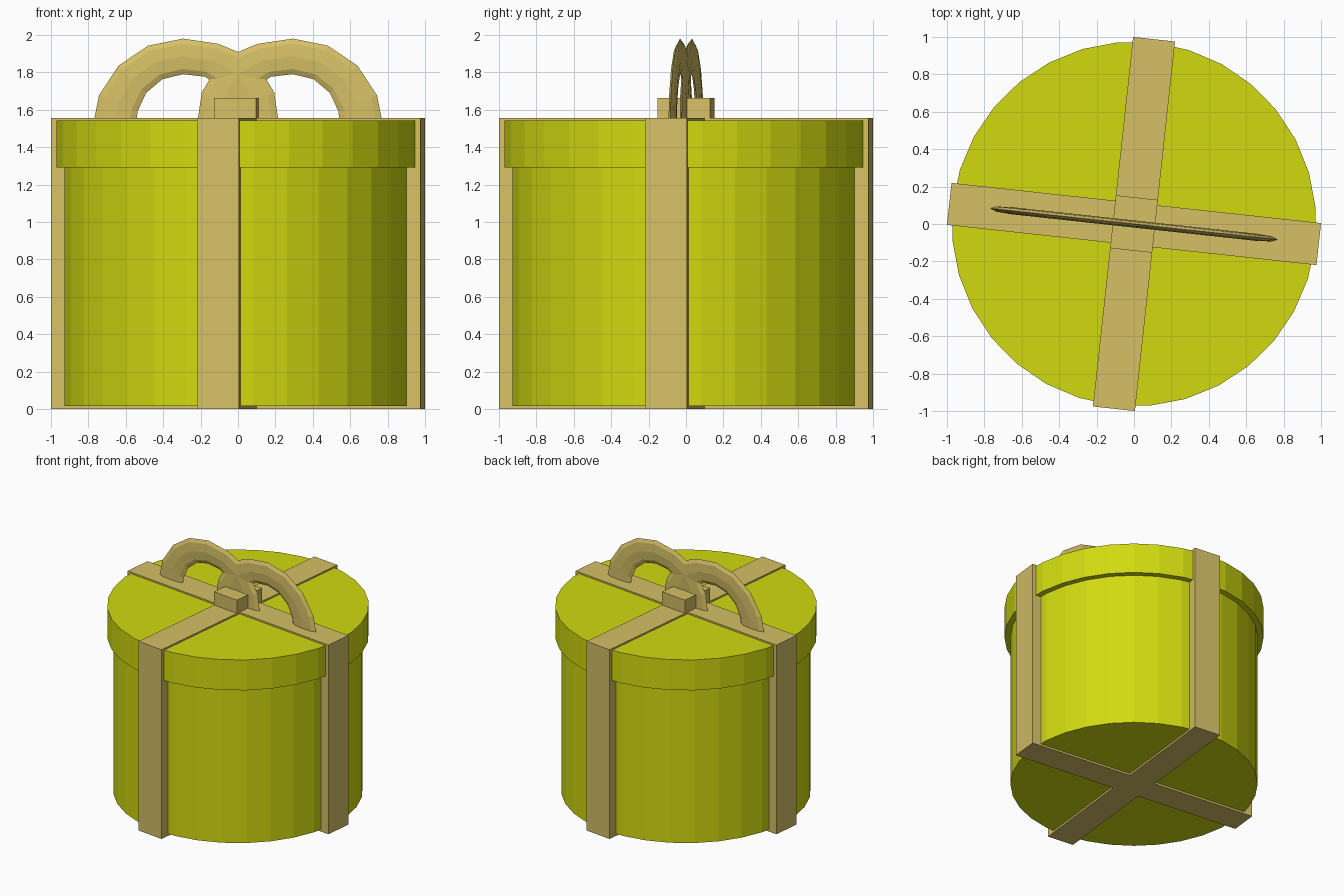
import bpy, bmesh, math
from mathutils import Matrix, Vector

if "Cube" in bpy.data.objects:
    bpy.data.objects.remove(bpy.data.objects["Cube"])

TURN = Matrix.Rotation(math.radians(-6.2), 4, 'Z')  # whole gift is slightly turned


def material(name, rgb):
    m = bpy.data.materials.new(name)
    m.diffuse_color = (*rgb, 1)
    m.use_nodes = True
    m.node_tree.nodes["Principled BSDF"].inputs["Base Color"].default_value = m.diffuse_color
    return m


LIME = material("lime_card", (0.64, 0.70, 0.005))
GOLD = material("gold_ribbon", (0.67, 0.525, 0.133))


def finish(name, bm, mat):
    bmesh.ops.recalc_face_normals(bm, faces=bm.faces)
    bm.transform(TURN)
    me = bpy.data.meshes.new(name)
    bm.to_mesh(me)
    bm.free()
    me.materials.append(mat)
    ob = bpy.data.objects.new(name, me)
    bpy.context.collection.objects.link(ob)
    return ob


def prism(name, outline, z0, z1, mat):
    bm = bmesh.new()
    face = bm.faces.new([bm.verts.new((x, y, z0)) for x, y in outline])
    ext = bmesh.ops.extrude_face_region(bm, geom=[face], use_keep_orig=True)
    top = [v for v in ext["geom"] if isinstance(v, bmesh.types.BMVert)]
    bmesh.ops.translate(bm, verts=top, vec=(0, 0, z1 - z0))
    return finish(name, bm, mat)


def circle(r, n=32):
    return [(r * math.cos(2 * math.pi * i / n), r * math.sin(2 * math.pi * i / n)) for i in range(n)]


# Round box and its lid
prism("box_body", circle(0.93), 0.016, 1.32, LIME)
prism("box_lid", circle(0.975), 1.292, 1.542, LIME)

# Crossed ribbon wrapped around the box
L, W = 0.9936, 0.113
cross = []
for q in range(4):
    c, s = round(math.cos(q * math.pi / 2)), round(math.sin(q * math.pi / 2))
    for x, y in ((L, -W), (L, W), (W, W)):
        cross.append((c * x - s * y, s * x + c * y))
prism("ribbon", cross, 0.0, 1.555, GOLD)

# Knot in the middle
prism("bow_knot", [(-W, -0.142), (W, -0.142), (W, 0.142), (-W, 0.142)], 1.54, 1.664, GOLD)

# Bow loops: flattened tubes swept over half a turn, (outer, inner) radius per step
RADII = [(0.49, 0.255), (0.49, 0.265), (0.49, 0.282), (0.49, 0.295), (0.49, 0.30),
         (0.50, 0.31), (0.54, 0.305), (0.53, 0.285), (0.52, 0.265)]


def bow_loop(name, side):
    bm = bmesh.new()
    n, rings = 8, []
    for i, (ro, ri) in enumerate(RADII):
        a = math.pi * i / 8
        ring = []
        for k in range(n):
            t = 2 * math.pi * k / n
            r = (ro + ri) / 2 + (ro - ri) / 2 * math.cos(t)
            ring.append(bm.verts.new((side * (0.295 + r * math.cos(a)), 0.019 * math.sin(t),
                                      1.49 + r * math.sin(a))))
        rings.append(ring)
    for a, b in zip(rings, rings[1:]):
        for k in range(n):
            j = (k + 1) % n
            bm.faces.new((a[k], a[j], b[j], b[k]))
    bm.faces.new(rings[0])
    bm.faces.new(rings[-1])
    return finish(name, bm, GOLD)


bow_loop("bow_loop_right", 1)
bow_loop("bow_loop_left", -1)
